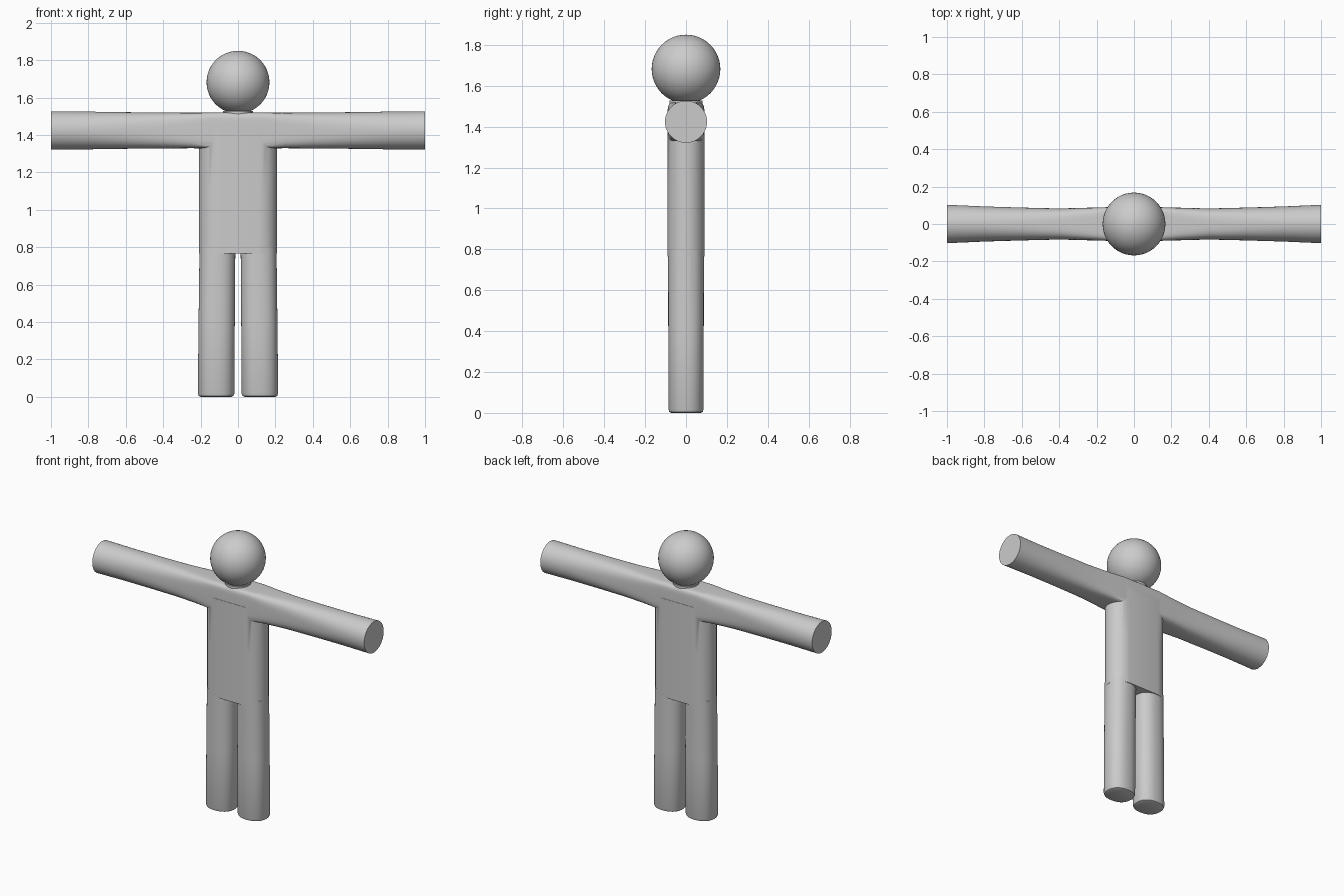
import bpy, bmesh
from math import cos, sin, pi, radians, copysign
from mathutils import Vector

if "Cube" in bpy.data.objects:
    bpy.data.objects.remove(bpy.data.objects["Cube"])

SIDES = 40


def ring(center, u, v, a, b, power=2.0, flat=0.0):
    """Rounded outline in the u/v plane: superellipse with an optional flat middle along u."""
    pts = []
    for i in range(SIDES):
        t = 2 * pi * (i + 0.5) / SIDES
        c, s = cos(t), sin(t)
        pu = copysign(abs(c) ** (2 / power), c) * (a - flat) + copysign(flat, c)
        pv = copysign(abs(s) ** (2 / power), s) * b
        pts.append(Vector(center) + u * pu + v * pv)
    return pts


def loft(name, rings):
    bm = bmesh.new()
    loops = [[bm.verts.new(p) for p in r] for r in rings]
    for lo, hi in zip(loops, loops[1:]):
        for i in range(SIDES):
            j = (i + 1) % SIDES
            bm.faces.new((lo[i], lo[j], hi[j], hi[i]))
    bm.faces.new(loops[0][::-1])
    bm.faces.new(loops[-1])
    bmesh.ops.recalc_face_normals(bm, faces=bm.faces)
    mesh = bpy.data.meshes.new(name)
    bm.to_mesh(mesh)
    bm.free()
    ob = bpy.data.objects.new(name, mesh)
    bpy.context.collection.objects.link(ob)
    return ob


def smooth(ob, angle=35):
    bpy.ops.object.select_all(action='DESELECT')
    ob.select_set(True)
    bpy.context.view_layer.objects.active = ob
    bpy.ops.object.shade_smooth_by_angle(angle=radians(angle))


X, Y, Z = Vector((1, 0, 0)), Vector((0, 1, 0)), Vector((0, 0, 1))

# torso: wide rounded column
body = loft("body", [ring((0, 0, z), X, Y, 0.208, 0.092, 2.0, 0.105)
                     for z in (0.765, 1.1, 1.42)])

# arms and shoulders: round at the hands, boxy at the chest
stations = [(0.14, 0.090, 0.096, 7.0), (0.25, 0.087, 0.095, 4.5),
            (0.4, 0.083, 0.096, 3.2), (0.6, 0.088, 0.098, 2.5),
            (0.8, 0.094, 0.101, 2.1), (1.0, 0.103, 0.103, 2.0)]
stations = [(-x, a, b, p) for x, a, b, p in reversed(stations)] + stations
arms = loft("arms", [ring((x, 0, 1.424), Y, Z, a, b, p) for x, a, b, p in stations])

# legs: upright columns with softened soles
parts = [arms]
for side, name in ((-1, "left_leg"), (1, "right_leg")):
    rows = [(0.0, 0.117, 0.082, 0.072), (0.005, 0.117, 0.093, 0.082),
            (0.018, 0.117, 0.098, 0.086), (0.4, 0.114, 0.097, 0.087),
            (0.8, 0.110, 0.096, 0.088)]
    parts.append(loft(name, [ring((side * cx, 0, z), X, Y, a, b, 2.3)
                             for z, cx, a, b in rows]))

# short neck under the head
parts.append(loft("neck", [ring((0, 0, z), X, Y, 0.08, 0.08) for z in (1.46, 1.528)]))

# fuse everything into one body
for part in parts:
    mod = body.modifiers.new("join_" + part.name, 'BOOLEAN')
    mod.operation = 'UNION'
    mod.solver = 'EXACT'
    mod.object = part
bpy.context.view_layer.update()
fused = bpy.data.meshes.new_from_object(
    body.evaluated_get(bpy.context.evaluated_depsgraph_get()))
body.modifiers.clear()
body.data = fused
for part in parts:
    bpy.data.objects.remove(part)
smooth(body)

# head: plain ball
bpy.ops.mesh.primitive_uv_sphere_add(segments=48, ring_count=24, radius=0.168,
                                     location=(0, 0, 1.682))
head = bpy.context.object
head.name = "head"
smooth(head)
